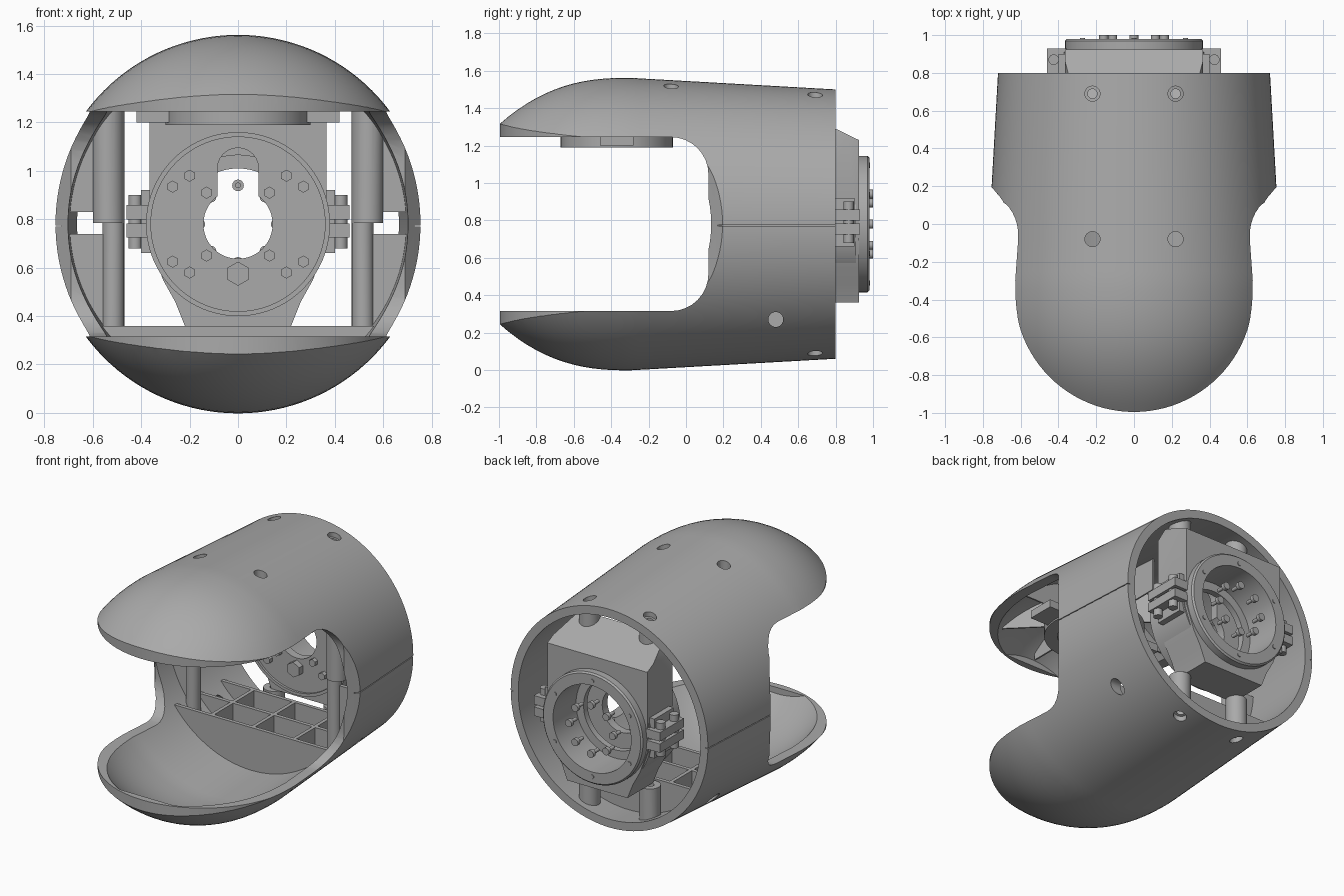
import bpy, bmesh
from math import pi, sin, cos, radians
from mathutils import Matrix, Vector

if "Cube" in bpy.data.objects:
    bpy.data.objects.remove(bpy.data.objects["Cube"])

ZC = 0.78                                   # height of the main axis
grey = bpy.data.materials.new("plain grey")
grey.use_nodes = True
grey.diffuse_color = (0.4, 0.4, 0.4, 1)
grey.node_tree.nodes["Principled BSDF"].inputs["Base Color"].default_value = (0.4, 0.4, 0.4, 1)


def finish(bm, name):
    bmesh.ops.recalc_face_normals(bm, faces=bm.faces)
    me = bpy.data.meshes.new(name)
    bm.to_mesh(me)
    bm.free()
    me.materials.append(grey)
    ob = bpy.data.objects.new(name, me)
    bpy.context.collection.objects.link(ob)
    return ob


def activate(ob):
    bpy.ops.object.select_all(action='DESELECT')
    ob.select_set(True)
    bpy.context.view_layer.objects.active = ob


def smooth(ob):
    activate(ob)
    bpy.ops.object.shade_smooth_by_angle(angle=radians(32))
    return ob


def loft(name, rings, closed=False):
    """Skin a list of equal point loops; cap the ends unless closed."""
    bm = bmesh.new()
    loops = [[bm.verts.new(p) for p in r] for r in rings]
    n = len(loops[0])
    pairs = list(zip(loops, loops[1:])) + ([(loops[-1], loops[0])] if closed else [])
    for a, b in pairs:
        for i in range(n):
            j = (i + 1) % n
            bm.faces.new((a[i], a[j], b[j], b[i]))
    if not closed:
        bm.faces.new(loops[0])
        bm.faces.new(loops[-1])
    return finish(bm, name)


def lathe(name, profile, segs=96):
    """Turn a closed (y, radius) profile round the main axis."""
    return loft(name, [[(r * cos(2 * pi * k / segs), y, ZC + r * sin(2 * pi * k / segs))
                        for y, r in profile] for k in range(segs)], closed=True)


def prism(name, outline, y0, y1):
    """Extrude an (x, z) outline along y."""
    return loft(name, [[(x, y, z) for x, z in outline] for y in (y0, y1)])


def box(name, x, y, z, turn=0):
    """Box from (min, max) ranges, optionally turned about its own vertical."""
    mid = Vector([(a + b) / 2 for a, b in (x, y, z)])
    size = [b - a for a, b in (x, y, z)]
    bm = bmesh.new()
    bmesh.ops.create_cube(bm, size=1, matrix=Matrix.Translation(mid) @ Matrix.Rotation(turn, 4, 'Z')
                          @ Matrix.Diagonal((*size, 1)))
    return finish(bm, name)


def rod(name, a, b, r, segs=24):
    """Cylinder between two points."""
    a, b = Vector(a), Vector(b)
    bm = bmesh.new()
    rot = (b - a).to_track_quat('Z', 'Y').to_matrix().to_4x4()
    bmesh.ops.create_cone(bm, cap_ends=True, segments=segs, radius1=r, radius2=r, depth=(b - a).length,
                          matrix=Matrix.Translation((a + b) / 2) @ rot)
    return finish(bm, name)


def boolean(ob, tool, op='DIFFERENCE', keep=False):
    tool.hide_render = True
    m = ob.modifiers.new("cut", 'BOOLEAN')
    m.operation, m.object, m.solver = op, tool, 'EXACT'
    activate(ob)
    bpy.ops.object.modifier_apply(modifier=m.name)
    if not keep:
        bpy.data.objects.remove(tool)
    return ob


def radius(y):
    """Outer shell radius: straight taper behind, domed in front."""
    if y > -0.3:
        return 0.782 - 0.062 * (y + 0.3) / 1.1
    return 0.782 - 0.25 * ((-0.3 - y) / 0.7) ** 2.5


def wall(y):
    """Shell thickness, a little greater towards the nose."""
    return 0.055 + 0.02 * max(0, -0.3 - y)


# Outer shell: hollow turned body
ys = [-1 + 0.05 * i for i in range(37)]
outer = [(y, radius(y)) for y in ys]
inner = [(y, radius(y) - wall(y)) for y in reversed(ys[1:-1])]
shell = lathe("outer_shell", [(-1, 0.4)] + outer + [(0.8, 0.665)] + inner + [(-0.95, 0.4)], 128)
core = lathe("fit_limit", [(y, radius(y) - 0.03) for y in ys] + [(0.8, 0.001), (-1, 0.001)], 64)

# Trim the nose to a half round in plan, which leaves an upright rim band
nose = [(0.632 * cos(a), -0.363 + 0.632 * sin(a)) for a in [pi + pi / 48 * i for i in range(49)]]
nose += [(1, -0.3), (1, 1), (-1, 1), (-1, -0.3)]
boolean(shell, loft("nose_trim", [[(x, y, z) for x, y in nose] for z in (-0.5, 2)]), 'INTERSECT')


# Wide jaw opening with rounded inner corners and a slanted lip
def jaw(x, back):
    c, h = 0.2, 0.465
    arc = [(back - c + c * cos(a), h - c + c * sin(a)) for a in [pi / 16 * i for i in range(9)]]
    pts = [(-1.2, h)] + arc[::-1] + [(y, -z) for y, z in arc] + [(-1.2, -h)]
    return [(x, y, ZC + z) for y, z in pts]


boolean(shell, loft("jaw_cutter", [jaw(-0.8, 0.25), jaw(-0.69, 0.12), jaw(0.69, 0.12), jaw(0.8, 0.25)]))

# Seam groove between the halves and the screw holes
for s in (-1, 1):
    boolean(shell, loft("seam_cutter", [[(s * x, y, z) for x, z in
                        ((x0, 0.77), (0.85, 0.77), (0.85, 0.775), (x0, 0.775))]
                        for x0, y in ((0.735, 0.05), (0.7, 0.85))]))
    boolean(shell, rod("hole_cutter", (s * 0.22, 0.69, -0.1), (s * 0.22, 0.69, 1.7), 0.04))
    boolean(shell, rod("hole_cutter", (s * 0.22, -0.08, 1.3), (s * 0.22, -0.08, 1.7), 0.04))
boolean(shell, rod("hole_cutter", (-1, 0.48, 0.27), (1, 0.48, 0.27), 0.04))
smooth(shell)


def fit(ob):
    """Trim a part so that it ends inside the shell wall."""
    return boolean(ob, core, 'INTERSECT', keep=True)


# Ribbed tray in the lower half
for y in (0.14, 0.36, 0.58):
    fit(box("tray_cross_wall", (-0.7, 0.7), (y, y + 0.025), (0, 0.36)))
for x in (-0.3, 0, 0.3):
    fit(box("tray_long_rib", (x - 0.012, x + 0.012), (0.15, 0.6), (0, 0.36)))

# Crossed ribs and round mount under the upper dome
for turn in (-pi / 4, 0, pi / 4, pi / 2):
    fit(box("dome_rib", (-0.55, 0.55), (-0.375, -0.365), (1.27, 1.6), turn))
mount = rod("dome_mount", (0, -0.37, 1.19), (0, -0.37, 1.27), 0.3, 64)
smooth(boolean(mount, rod("mount_cutter", (0, -0.37, 1), (0, -0.37, 1.5), 0.22, 48)))
for s in (-1, 1):
    box("mount_tab", sorted((s * 0.28, s * 0.42)), (-0.46, -0.28), (1.2, 1.25))

# Side posts, gussets and screw pillars
for s in (-1, 1):
    smooth(fit(rod("upper_side_post", (s * 0.535, 0.27, 0.785), (s * 0.535, 0.27, 1.4), 0.065)))
    smooth(fit(rod("lower_side_post", (s * 0.515, 0.27, 0.1), (s * 0.515, 0.27, 0.785), 0.045)))
    fit(box("upper_gusset", sorted((s * 0.53, s * 0.8)), (0.26, 0.285), (0.83, 1.4)))
    fit(box("lower_gusset", sorted((s * 0.53, s * 0.8)), (0.26, 0.285), (0.1, 0.74)))
    for z0, z1 in ((0.05, 0.36), (1.31, 1.5)):
        pillar = fit(rod("screw_pillar", (s * 0.22, 0.69, z0), (s * 0.22, 0.69, z1), 0.065))
        smooth(boolean(pillar, rod("pillar_cutter", (s * 0.22, 0.69, 0), (s * 0.22, 0.69, 1.6), 0.025)))

# Rear housing block with a long sloped top, bored through
half = [(0.22, 0.36), (0.26, 0.46), (0.31, 0.55), (0.365, 0.7), (0.365, 1.26), (0.31, 1.36)]
block = prism("housing_block", half + [(-x, z) for x, z in reversed(half)], 0.66, 0.925)
bevel = box("top_bevel_cutter", (-1, 1), (-0.4, 0.4), (0, 0.4))
bevel.data.transform(Matrix.Translation((0, 0.8, 1.29)) @ Matrix.Rotation(radians(-26), 4, 'X'))
boolean(block, bevel)
smooth(boolean(block, rod("bore_cutter", (0, 0, ZC), (0, 1.2, ZC), 0.3, 64)))

# Bearing tube with stepped bore and rear flange
smooth(lathe("bearing_tube", [(0.6, 0.36), (0.6, 0.38), (0.91, 0.38), (0.91, 0.35), (0.925, 0.35),
                              (0.925, 0.365), (0.97, 0.365), (0.98, 0.355), (0.98, 0.285),
                              (0.74, 0.285), (0.74, 0.23), (0.7, 0.23), (0.7, 0.285), (0.64, 0.285),
                              (0.64, 0.36)]))

# Front face plate with round hole and upper slot
plate = rod("face_plate", (0, 0.615, ZC), (0, 0.67, ZC), 0.362, 64)
boolean(plate, rod("hole_cutter", (0, 0.3, ZC), (0, 0.8, ZC), 0.143, 48))
slot = [(-0.085, 0.8), (0.085, 0.8)] + [(0.085 * cos(a), 1.01 + 0.085 * sin(a))
                                        for a in [pi / 12 * i for i in range(13)]]
smooth(boolean(plate, prism("slot_cutter", slot, 0.3, 0.8)))

# Hex bolts on the face plate, mirrored to all four quarters
for sx in (-1, 1):
    for sz in (-1, 1):
        for x, z in ((0.27, 0.155), (0.2, 0.2), (0.13, 0.13)):
            rod("face_bolt", (sx * x, 0.585, ZC + sz * z), (sx * x, 0.62, ZC + sz * z), 0.025, 6)
rod("lower_face_bolt", (0, 0.575, 0.575), (0, 0.62, 0.575), 0.05, 6)

# Rear screws in the bore and small screws on the flange
for k in range(8):
    a = pi / 4 * k
    x, z = 0.16 * cos(a), ZC + 0.16 * sin(a)
    smooth(rod("bore_screw_shank", (x, 0.92, z), (x, 0.98, z), 0.012, 12))
    smooth(rod("bore_screw_head", (x, 0.975, z), (x, 1, z), 0.024, 16))
for k in range(6):
    a = pi / 3 * k + pi / 6
    x, z = 0.315 * cos(a), ZC + 0.315 * sin(a)
    smooth(rod("flange_screw", (x, 0.97, z), (x, 0.985, z), 0.014, 12))

# Side clamps with vertical bolts
for s in (-1, 1):
    for z in (0.725, 0.8):
        box("clamp_jaw", sorted((s * 0.34, s * 0.46)), (0.68, 0.93), (z, z + 0.058))
    box("clamp_rib", sorted((s * 0.34, s * 0.4)), (0.7, 0.9), (0.66, 0.92))
    for y in (0.73, 0.87):
        smooth(rod("clamp_bolt", (s * 0.425, y, 0.68), (s * 0.425, y, 0.9), 0.028, 16))

bpy.data.objects.remove(core)
